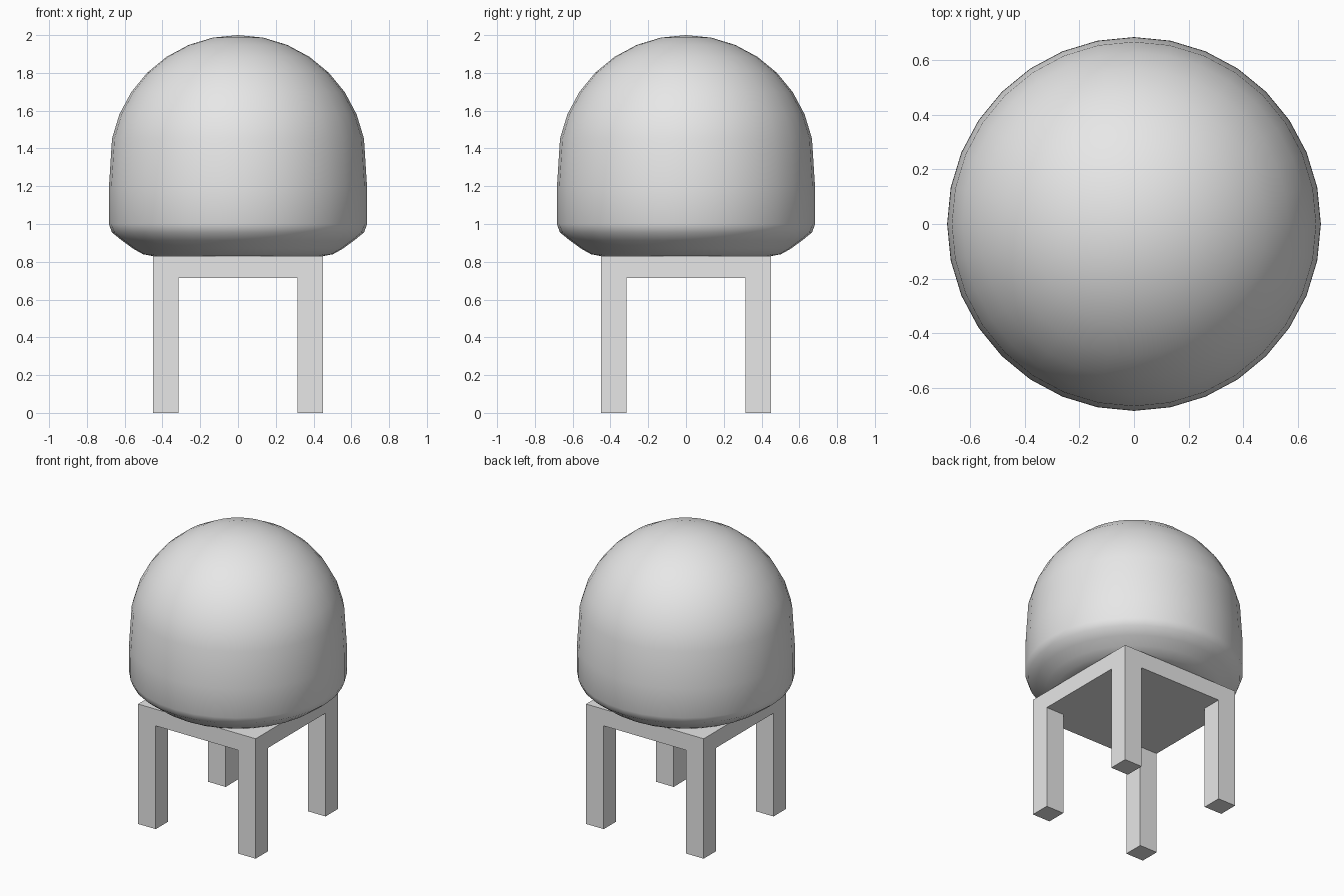
import bpy
import bmesh
import math

cube = bpy.data.objects.get("Cube")
if cube:
    bpy.data.objects.remove(cube, do_unlink=True)

grey = bpy.data.materials.new("plain grey")
grey.use_nodes = True
grey.diffuse_color = (0.8, 0.8, 0.8, 1)
grey.node_tree.nodes["Principled BSDF"].inputs["Base Color"].default_value = (0.8, 0.8, 0.8, 1)


def add_object(name, bm):
    bmesh.ops.recalc_face_normals(bm, faces=bm.faces)
    mesh = bpy.data.meshes.new(name)
    bm.to_mesh(mesh)
    bm.free()
    mesh.materials.append(grey)
    obj = bpy.data.objects.new(name, mesh)
    bpy.context.collection.objects.link(obj)
    return obj


# Stool: a three by three grid thickened into a seat, corner cells drawn down as legs
HALF, INNER = 0.45, 0.315
SEAT_TOP, SEAT_BOTTOM = 0.83, 0.715

bm = bmesh.new()
bmesh.ops.create_grid(bm, x_segments=3, y_segments=3, size=HALF)
for v in bm.verts:
    for axis in (0, 1):
        reach = HALF if abs(v.co[axis]) > HALF * 0.9 else INNER
        v.co[axis] = math.copysign(reach, v.co[axis])
    v.co.z = SEAT_BOTTOM
underside = bm.faces[:]
corners = [f for f in underside
           if min(abs(f.calc_center_median().x), abs(f.calc_center_median().y)) > INNER]
raised = bmesh.ops.extrude_face_region(bm, geom=underside, use_keep_orig=True)
for v in (g for g in raised["geom"] if isinstance(g, bmesh.types.BMVert)):
    v.co.z = SEAT_TOP
for foot in bmesh.ops.extrude_discrete_faces(bm, faces=corners)["faces"]:
    for v in foot.verts:
        v.co.z = 0
bmesh.ops.remove_doubles(bm, verts=bm.verts, dist=0.0001)
add_object("stool", bm)

# Domed cushion: hemisphere arc, near-straight side and rounded base, lathed
RADIUS, ARC_CENTRE = 0.68, 1.32
profile = [(RADIUS * math.sin(a), ARC_CENTRE + RADIUS * math.cos(a))
           for a in (i * math.pi / 16 for i in range(8))]
profile += [(0.683, 1.2), (0.684, 1.0), (0.667, 0.955), (0.615, 0.913),
            (0.556, 0.87), (0.503, 0.84), (0.45, 0.83), (0, 0.83)]

bm = bmesh.new()
verts = [bm.verts.new((r, 0, z)) for r, z in profile]
edges = [bm.edges.new(pair) for pair in zip(verts, verts[1:])]
bmesh.ops.spin(bm, geom=verts + edges, cent=(0, 0, 0), axis=(0, 0, 1),
               angle=math.tau, steps=32)
bmesh.ops.remove_doubles(bm, verts=bm.verts, dist=0.0001)
dome = add_object("domed_cushion", bm)
dome.data.shade_smooth()
